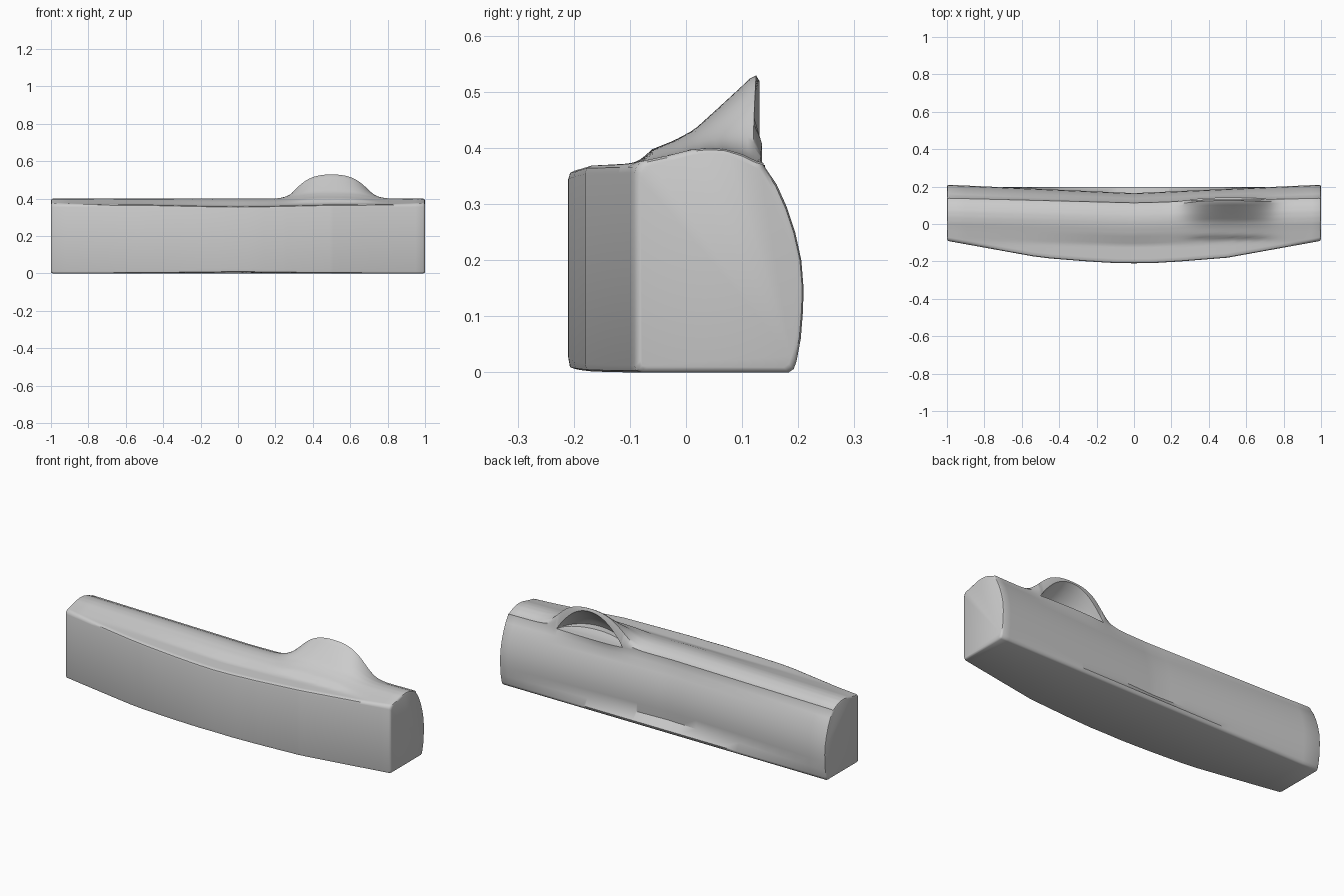
import bpy, bmesh, math

if "Cube" in bpy.data.objects:
    bpy.data.objects.remove(bpy.data.objects["Cube"])


def interp(pts, v):
    """Piecewise-linear lookup in a list of (input, output) pairs."""
    for (a, p), (b, q) in zip(pts, pts[1:]):
        if v <= b:
            return p + (q - p) * max(0, (v - a)) / (b - a)
    return pts[-1][1]


FRONT_Y = [(0, -.21), (.1, -.209), (.25, -.2), (.5, -.18), (1, -.09)]
FRONT_Z = [(0, .358), (.25, .362), (.5, .368), (1, .37)]
HOOD = [(-.095, .36), (-.08, .38), (-.06, .398), (-.02, .414),
        (.015, .433), (.06, .474), (.1, .511), (.115, .526), (.125, .53)]
BACK = [(.162, .335), (.18, .295), (.195, .25), (.206, .2),
        (.21, .15), (.209, .11), (.205, .06)]
SIDE = [(0, 1), (.05, .985), (.1, .92), (.15, .76), (.2, .46),
        (.23, .26), (.26, .12), (.3, .03), (.34, 0)]
ROWS = 26


def smooth_side(d):
    # averaged lookup rounds the shoulders of the hood
    return sum(interp(SIDE, abs(d + k * .008)) for k in range(-3, 4)) / 7


def section(x):
    """Cross-section (y, z) of the dashboard at x, including hood and cavity."""
    a = abs(x)
    yf, zf = interp(FRONT_Y, a), interp(FRONT_Z, a)
    shift = -.025 * (1 - a)
    w = smooth_side(x - .5)
    lift = .015 * (1 - a) ** 2
    pts = [(yf + .012, lift * .5), (yf + .003, lift * .5 + .003), (yf, lift + .012),
           (yf, zf - .014), (yf + .003, zf - .004)]
    # padded top with the hood swelling out of it
    top = [(yf, zf), (-.09 + shift, zf + .004), (-.03 + shift, .387),
           (.01 + shift, .397), (.04 + shift, .4),
           (.07 + shift, .398), (.1 + shift, .389), (.14 + shift, .37)]
    y_end = (.125 + shift) * (1 - w) + .125 * w
    for i in range(ROWS):
        y = yf + .012 + (y_end - yf - .012) * i / (ROWS - 1)
        z = interp(top, y)
        pts.append((y, z + w * max(0, interp(HOOD, y) - z)))
    rim_y, rim_z = pts[-1]
    lip_y = (.138 + shift) * (1 - w) + .141 * w
    lip_z = .37
    # hollow under the hood
    c = math.sqrt(max(0, 1 - ((x - .5) / .195) ** 2))
    top_z = lip_z + c * max(0, rim_z - .014 - lip_z)
    face_y = lip_y + (rim_y + .006 * w - lip_y) * c
    pts.append((face_y, (top_z + rim_z) / 2 if c == 0 else top_z + .004))
    for depth, h in ((0, 1), (.3, .82), (.6, .62), (.85, .4), (1, .2),
                     (.95, .06), (.6, 0), (.3, 0), (0, 0)):
        pts.append((face_y + (lip_y - face_y) * (1 - h) - c * .1 * depth,
                    lip_z + (top_z - lip_z) * h))
    # bulging back and flat underside
    for y, z in BACK:
        pts.append((y - .045 * (1 - a), z))
    pts += [(.197, .02), (.192, .006), (.183, 0)]
    return pts


# Stations along the length, denser around the hood
xs = [-.99 + .09 * i for i in range(12)] + [0, .05, .1]
xs += [.14 + .01 * i for i in range(73)] + [.9, .95, .99]
stations = [(x, section(x)) for x in xs]


def inset(pts, d):
    return [(y - d * (1 if y > .06 else -1) * min(1, abs(y - .06) * 8),
             z - d * (1 if z > .2 else -1) * min(1, abs(z - .2) * 8)) for y, z in pts]


# Rounded ends
for sx in (-1, 1):
    ends = [(sx * .997, inset(section(sx), .003)), (sx, inset(section(sx), .009))]
    stations = ends[::-1] + stations if sx < 0 else stations + ends

bm = bmesh.new()
loops = [[bm.verts.new((x, y, z)) for y, z in pts] for x, pts in stations]
n = len(loops[0])
for A, B in zip(loops, loops[1:]):
    for i in range(n):
        j = (i + 1) % n
        bm.faces.new((A[i], A[j], B[j], B[i]))
bm.faces.new(loops[0][::-1])
bm.faces.new(loops[-1])
bmesh.ops.remove_doubles(bm, verts=bm.verts, dist=.0004)
bmesh.ops.recalc_face_normals(bm, faces=bm.faces)
mesh = bpy.data.meshes.new("dashboard")
bm.to_mesh(mesh)
bm.free()
dash = bpy.data.objects.new("dashboard", mesh)
bpy.context.collection.objects.link(dash)
bpy.context.view_layer.objects.active = dash
dash.select_set(True)
bpy.ops.object.shade_smooth_by_angle(angle=math.radians(40))
